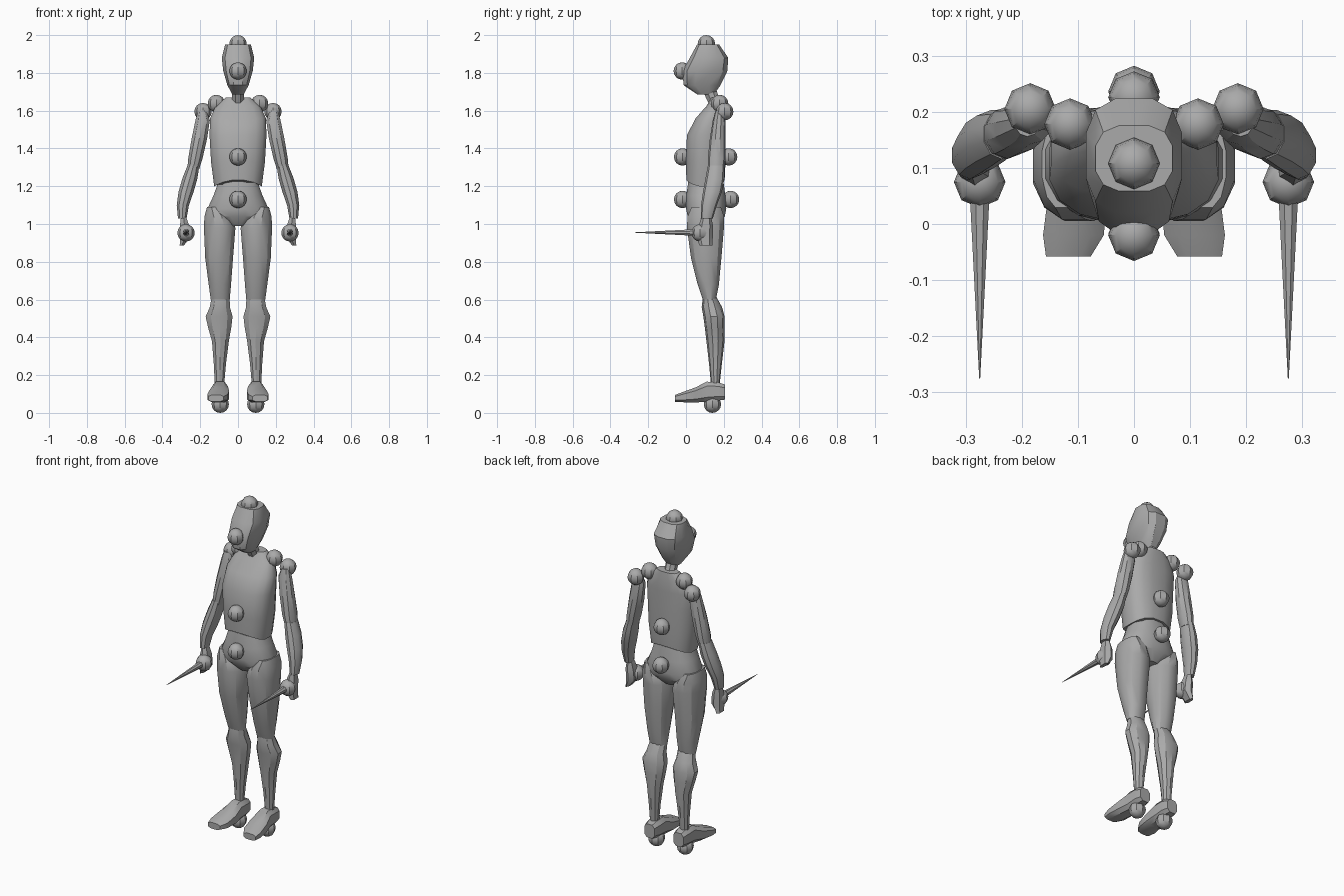
import bpy, bmesh, math
from mathutils import Matrix

grey = bpy.data.materials.new("mid grey")
grey.diffuse_color = (0.4, 0.4, 0.4, 1)


def finish(name, bm):
    bmesh.ops.recalc_face_normals(bm, faces=bm.faces)
    me = bpy.data.meshes.new(name)
    bm.to_mesh(me)
    bm.free()
    me.materials.append(grey)
    me.shade_smooth()
    me.set_sharp_from_angle(angle=math.radians(32))
    ob = bpy.data.objects.new(name, me)
    bpy.context.collection.objects.link(ob)
    return ob


def loft(name, rings, n=12, p=2.0, side=1, along_y=False, wave=None):
    """Skin over rings (centre a, centre b, position, half width, half depth)."""
    bm = bmesh.new()
    loops = []
    for i, (a, b, t, ra, rb) in enumerate(rings):
        loop = []
        for k in range(n):
            ang = 2 * math.pi * (k + 0.5) / n
            c, s = math.cos(ang), math.sin(ang)
            u = side * (a + ra * math.copysign(abs(c) ** (2 / p), c))
            v = b + rb * math.copysign(abs(s) ** (2 / p), s)
            w = t + (wave * math.cos(2 * ang) if wave and i == 0 else 0)
            loop.append(bm.verts.new((u, w, v) if along_y else (u, v, w)))
        loops.append(loop)
    for lo, hi in zip(loops, loops[1:]):
        for k in range(n):
            j = (k + 1) % n
            bm.faces.new((lo[k], lo[j], hi[j], hi[k]))
    bm.faces.new(loops[0])
    bm.faces.new(loops[-1])
    return finish(name, bm)


def ball(name, x, y, z, r=0.046):
    bm = bmesh.new()
    bmesh.ops.create_uvsphere(bm, u_segments=8, v_segments=8, radius=r,
                              matrix=Matrix.Translation((x, y, z)))
    return finish(name, bm)


# Head and neck
loft("head", [(0, .105, 1.685, .03, .045), (0, .085, 1.735, .058, .1),
              (0, .1, 1.81, .08, .122), (0, .122, 1.88, .088, .104),
              (0, .117, 1.95, .07, .06)], p=2.8)
loft("neck", [(0, .165, 1.62, .04, .04), (0, .14, 1.67, .033, .038),
              (0, .12, 1.72, .035, .04)], n=8)

# Torso with a wavy lower hem
loft("torso", [(0, .103, 1.215, .128, .103), (0, .105, 1.33, .145, .106),
               (0, .106, 1.47, .153, .103), (0, .13, 1.56, .15, .08),
               (0, .158, 1.625, .12, .05), (0, .168, 1.67, .065, .035)],
     n=16, p=2.5, wave=-.018)

# Pelvis with an arched waist edge
loft("pelvis", [(0, .105, 1.23, .108, .092), (0, .105, 1.15, .132, .105),
                (0, .107, 1.08, .165, .108), (0, .107, 1.04, .16, .1),
                (0, .107, .99, .05, .06)], n=16, p=2.3, wave=-.015)

# Centre-line joint balls
for name, y, z in [("crown_ball", .108, 1.954), ("face_ball", -.02, 1.81),
                   ("belly_ball", -.018, 1.355), ("hip_front_ball", -.018, 1.13),
                   ("back_ball", .226, 1.355), ("hip_back_ball", .236, 1.13)]:
    ball(name, 0, y, z)

for s, tag in [(1, "right"), (-1, "left")]:
    # Legs
    loft(tag + "_thigh", [(.13, .107, 1.09, .035, .08), (.107, .105, 1.04, .073, .1),
                          (.097, .103, .98, .086, .101), (.1, .107, .82, .076, .083),
                          (.096, .118, .68, .061, .058), (.094, .124, .6, .052, .036)],
         p=2.2, side=s)
    loft(tag + "_shin", [(.092, .125, .615, .05, .035), (.096, .137, .56, .056, .054),
                         (.1, .148, .51, .075, .056), (.097, .152, .45, .064, .052),
                         (.093, .156, .38, .047, .048), (.096, .156, .26, .034, .034),
                         (.098, .155, .15, .026, .023)], n=10, side=s)
    loft(tag + "_foot", [(.095, .11, .207, .034, .042), (.095, .114, .17, .045, .051),
                         (.095, .112, .11, .044, .056), (.1, .095, .05, .056, .042),
                         (.108, .083, -.02, .057, .028), (.117, .077, -.058, .042, .019)],
         n=8, p=3, side=s, along_y=True)
    # Arms
    loft(tag + "_upper_arm", [(.19, .178, 1.6, .022, .022), (.187, .175, 1.55, .04, .033),
                              (.205, .168, 1.45, .043, .042), (.225, .163, 1.35, .04, .047),
                              (.237, .16, 1.29, .033, .042)], n=10, side=s)
    loft(tag + "_forearm", [(.236, .16, 1.31, .033, .044), (.255, .153, 1.24, .042, .05),
                            (.275, .14, 1.17, .042, .05), (.292, .122, 1.1, .034, .042),
                            (.295, .11, 1.03, .024, .032)], n=10, side=s)
    loft(tag + "_hand", [(.288, .108, 1.04, .015, .025), (.283, .105, .99, .028, .038),
                         (.28, .1, .93, .03, .042), (.298, .105, .885, .012, .034)],
         n=6, p=2.4, side=s)
    # Spike held in the fist
    loft(tag + "_spike", [(.275, .955, .07, .02, .02), (.275, .955, -.275, .001, .001)],
         n=8, side=s, along_y=True)
    # Joint balls
    ball(tag + "_hand_ball", s * .275, .075, .953)
    ball(tag + "_collar_ball", s * .114, .178, 1.638)
    ball(tag + "_shoulder_ball", s * .185, .205, 1.595)
    ball(tag + "_sole_ball", s * .094, .14, .046)
